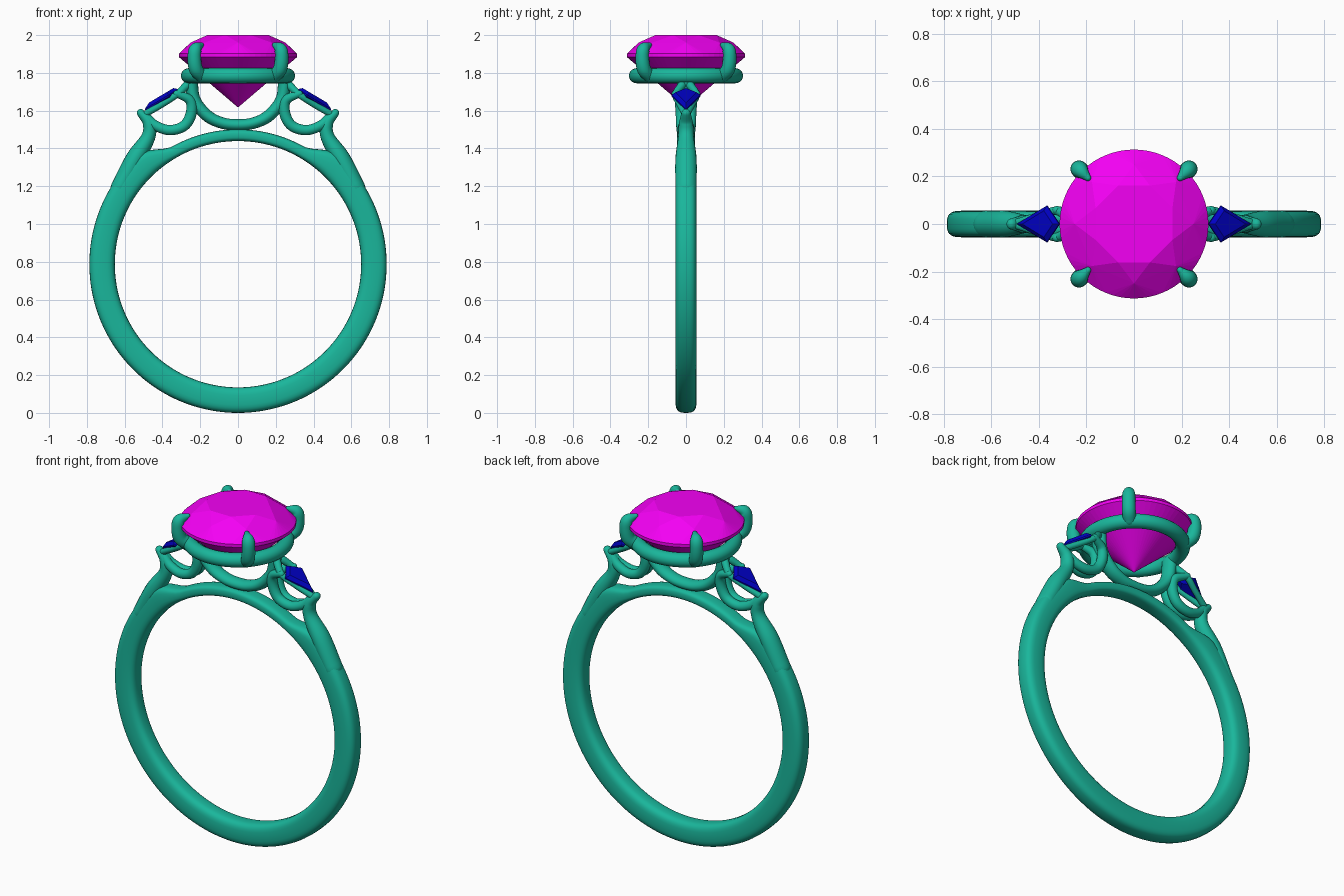
import bpy, bmesh, math
from mathutils import Vector

if "Cube" in bpy.data.objects:
    bpy.data.objects.remove(bpy.data.objects["Cube"])


def material(name, rgb):
    m = bpy.data.materials.new(name)
    m.diffuse_color = (*rgb, 1)
    m.use_nodes = True
    m.node_tree.nodes["Principled BSDF"].inputs["Base Color"].default_value = m.diffuse_color
    return m


METAL = material("metal_green", (0.01, 0.47, 0.33))
PINK = material("gem_magenta", (0.9, 0.0, 0.9))
BLUE = material("gem_blue", (0.0, 0.0, 0.55))


def finish(name, bm, mat, smooth=True):
    bmesh.ops.recalc_face_normals(bm, faces=bm.faces)
    me = bpy.data.meshes.new(name)
    bm.to_mesh(me)
    bm.free()
    me.materials.append(mat)
    me.polygons.foreach_set("use_smooth", [smooth] * len(me.polygons))
    ob = bpy.data.objects.new(name, me)
    bpy.context.collection.objects.link(ob)
    return ob


def skin(bm, rings, closed):
    n = len(rings[0])
    for i in range(len(rings) if closed else len(rings) - 1):
        a, b = rings[i], rings[(i + 1) % len(rings)]
        for j in range(n):
            k = (j + 1) % n
            bm.faces.new((a[j], a[k], b[k], b[j]))
    if not closed:
        bm.faces.new(rings[0])
        bm.faces.new(rings[-1])


def tube(name, pts, side=(0, 1, 0), width=1.0, seg=20, steps=8):
    """Round-ended tube through (x, y, z, radius) points, smoothed by a spline."""
    p = [Vector(q) for q in pts]
    p = [2 * p[0] - p[1]] + p + [2 * p[-1] - p[-2]]
    path = []
    for i in range(1, len(p) - 2):
        a, b, c, d = p[i - 1:i + 3]
        for s in range(steps):
            t = s / steps
            path.append(0.5 * (2 * b + (c - a) * t + (2 * a - 5 * b + 4 * c - d) * t * t
                               + (3 * b - a - 3 * c + d) * t ** 3))
    path.append(p[-2])
    pos = [q.to_3d() for q in path]
    rad = [q[3] for q in path]
    last = len(pos) - 1
    tan = [(pos[min(i + 1, last)] - pos[max(i - 1, 0)]).normalized() for i in range(last + 1)]
    caps = [math.radians(a) for a in (85, 65, 45, 22)]
    sections = [(pos[0] - tan[0] * rad[0] * math.sin(a), tan[0], rad[0] * math.cos(a)) for a in caps]
    sections += list(zip(pos, tan, rad))
    sections += [(pos[-1] + tan[-1] * rad[-1] * math.sin(a), tan[-1], rad[-1] * math.cos(a))
                 for a in reversed(caps)]
    bm = bmesh.new()
    rings = []
    for c, t, r in sections:
        s = Vector(side)
        s = (s - t * s.dot(t)).normalized()
        n = t.cross(s)
        rings.append([bm.verts.new(c + r * (width * math.cos(u) * s + math.sin(u) * n))
                      for u in (2 * math.pi * k / seg for k in range(seg))])
    skin(bm, rings, False)
    return finish(name, bm, METAL)


def hull(name, pts, mat):
    bm = bmesh.new()
    for q in pts:
        bm.verts.new(q)
    bmesh.ops.convex_hull(bm, input=bm.verts)
    return finish(name, bm, mat, False)


def circle(n, r, z, turn=0.0):
    return [(r * math.cos(2 * math.pi * (i + turn) / n), r * math.sin(2 * math.pi * (i + turn) / n), z)
            for i in range(n)]


# Band: rounded-rectangle section, thinning across the top
CZ, RI = 0.787, 0.652
bm = bmesh.new()
rings = []
for i in range(144):
    th = 2 * math.pi * i / 144
    off_top = abs((math.degrees(th) - 90 + 180) % 360 - 180)
    k = min(1, max(0, (off_top - 29) / 14))
    k = k * k * (3 - 2 * k)
    h = 0.031 + (0.0675 - 0.031) * k
    w = 0.048 + 0.008 * k
    ring = []
    for j in range(28):
        u = 2 * math.pi * j / 28
        c, s = math.cos(u), math.sin(u)
        r = RI + h + h * math.copysign(abs(c) ** 0.65, c)
        ring.append(bm.verts.new((r * math.cos(th), w * math.copysign(abs(s) ** 0.65, s),
                                  CZ + r * math.sin(th))))
    rings.append(ring)
skin(bm, rings, True)
finish("band", bm, METAL)

# Seat ring under the main stone
bpy.ops.mesh.primitive_torus_add(major_radius=0.262, minor_radius=0.04, major_segments=72,
                                 minor_segments=20, location=(0, 0, 1.785))
seat = bpy.context.object
seat.name = "seat_ring"
seat.data.materials.append(METAL)
bpy.ops.object.shade_smooth()

# Four claws holding the main stone
claw = [(0.275, 1.785, 0.036), (0.315, 1.82, 0.037), (0.327, 1.88, 0.036),
        (0.317, 1.927, 0.033), (0.275, 1.947, 0.014)]
for sx in (1, -1):
    for sy in (1, -1):
        d = math.sqrt(0.5)
        tube("claw", [(sx * d * r, sy * d * r, z, w) for r, z, w in claw], side=(-sy, sx, 0))

# Central U-shaped cradle
arc = [(0.25, 1.775, 0.036), (0.232, 1.66, 0.033), (0.165, 1.575, 0.032), (0.085, 1.535, 0.03)]
tube("cradle", [(-x, 0, z, r) for x, z, r in arc] + [(0, 0, 1.525, 0.03)]
     + [(x, 0, z, r) for x, z, r in reversed(arc)], width=1.35)

for sx, label in ((1, "right"), (-1, "left")):
    # Shoulder rising off the band to the tip of the side setting
    tube(label + "_shoulder", [(sx * x, 0, z, r) for x, z, r in
         [(0.625, 1.19, 0.05), (0.545, 1.345, 0.05), (0.475, 1.46, 0.037),
          (0.472, 1.535, 0.033), (0.515, 1.588, 0.021)]], width=1.12)
    for sy, face in ((-1, "front"), (1, "back")):
        # Loop beneath the side stone, splitting into two claws
        tube(f"{label}_{face}_loop", [(sx * x, sy * y, z, r) for x, y, z, r in
             [(0.485, 0.004, 1.565, 0.024), (0.435, 0.014, 1.52, 0.026), (0.36, 0.022, 1.497, 0.027),
              (0.285, 0.024, 1.52, 0.028), (0.248, 0.026, 1.585, 0.029),
              (0.255, 0.035, 1.655, 0.026), (0.325, 0.058, 1.69, 0.018)]])
        # Rail carrying the side stone
        tube(f"{label}_{face}_rail", [(sx * x, sy * y, z, r) for x, y, z, r in
             [(0.495, 0.004, 1.58, 0.017), (0.40, 0.034, 1.635, 0.017), (0.325, 0.055, 1.685, 0.018),
              (0.27, 0.022, 1.735, 0.022)]])
    # Kite-cut side stone
    centre, axis, up = Vector((0.365, 0, 1.68)), Vector((0.86, 0, -0.51)), Vector((0.51, 0, 0.86))
    kite = [(-0.06, 0), (0, 0.077), (0.147, 0), (0, -0.077)]
    pts = []
    for size, height in ((1, 0.004), (1, -0.004), (0.72, 0.022), (0.5, -0.024)):
        for a, y in kite:
            q = centre + axis * (a * size + 0.012 * (1 - size)) + up * height
            pts.append((sx * q.x, y * size, q.z))
    hull(label + "_side_stone", pts, BLUE)

# Main round brilliant stone
hull("main_stone", circle(8, 0.175, 2.0, 0.5) + circle(8, 0.25, 1.961) + circle(64, 0.313, 1.902)
     + circle(64, 0.313, 1.884) + [(0, 0, 1.617)], PINK)
